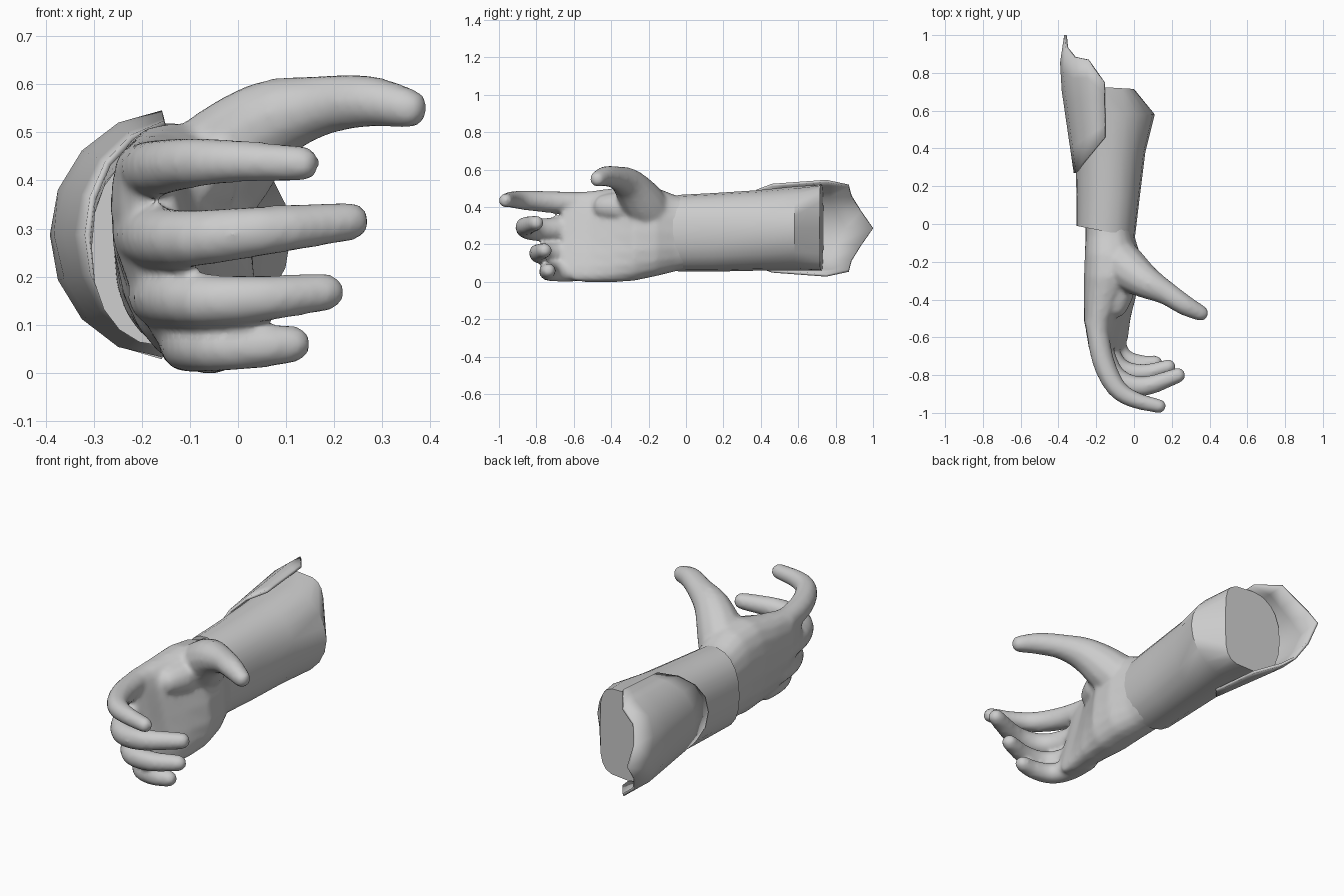
import bpy, bmesh
from math import sin, cos, pi, radians
from mathutils import Vector

if "Cube" in bpy.data.objects:
    bpy.data.objects.remove(bpy.data.objects["Cube"])


def loft(bm, rings):
    """Bridge equal rings of points and cap both ends."""
    rows = [[bm.verts.new(p) for p in r] for r in rings]
    n = len(rows[0])
    for a, b in zip(rows, rows[1:]):
        for i in range(n):
            j = (i + 1) % n
            bm.faces.new((a[i], a[j], b[j], b[i]))
    bm.faces.new(rows[0][::-1])
    bm.faces.new(rows[-1])


def smooth_path(pts, steps=3):
    """Catmull-Rom through (x, y, z, radius) points."""
    p = [Vector(q) for q in pts]
    p = [2 * p[0] - p[1]] + p + [2 * p[-1] - p[-2]]
    out = []
    for a, b, c, d in zip(p, p[1:], p[2:], p[3:]):
        for k in range(steps):
            t = k / steps
            out.append(0.5 * (2 * b + (c - a) * t + (2 * a - 5 * b + 4 * c - d) * t * t
                              + (3 * b - a - 3 * c + d) * t ** 3))
    return out + [p[-2]]


def digit(bm, pts):
    """Tapered round tube with a rounded tip."""
    path = smooth_path(pts)
    end, prev = path[-1], path[-2]
    d = (end.xyz - prev.xyz).normalized()
    r = end.w
    for f, s in ((0.5, 0.85), (0.85, 0.45)):
        path.append(Vector((*(end.xyz + d * r * f), r * s)))
    rings = []
    for i, q in enumerate(path):
        t = (path[min(i + 1, len(path) - 1)].xyz - path[max(i - 1, 0)].xyz).normalized()
        side = t.cross(Vector((0, 0, 1))).normalized()
        up = side.cross(t)
        rings.append([q.xyz + q.w * (side * cos(a) + up * sin(a))
                      for a in (2 * pi * k / 12 for k in range(12))])
    loft(bm, rings)


def section(y, x0, x1, z0, z1, bend=0.0, n=20, power=0.8, slant=0.0, box=None):
    """Rounded cross-section; bend pushes the lower part towards +x,
    box is a separate exponent for the +x half."""
    cx, cz, rx, rz = (x0 + x1) / 2, (z0 + z1) / 2, (x1 - x0) / 2, (z1 - z0) / 2
    pts = []
    for k in range(n):
        c, s = cos(2 * pi * k / n), sin(2 * pi * k / n)
        e = box if box and c > 0.01 else power
        u = abs(c) ** e * (1 if c > 0 else -1)
        v = abs(s) ** e * (1 if s > 0 else -1)
        pts.append((cx + rx * u + bend * ((1 - v) / 2) ** 2, y - slant * u, cz + rz * v))
    return pts


def finish(name, bm):
    bmesh.ops.recalc_face_normals(bm, faces=bm.faces[:])
    me = bpy.data.meshes.new(name)
    bm.to_mesh(me)
    bm.free()
    ob = bpy.data.objects.new(name, me)
    bpy.context.collection.objects.link(ob)
    return ob


def shade(ob, angle):
    bpy.ops.object.select_all(action='DESELECT')
    ob.select_set(True)
    bpy.context.view_layer.objects.active = ob
    bpy.ops.object.shade_smooth_by_angle(angle=radians(angle))


# Hand: palm, four curled fingers and thumb fused into one skin
bm = bmesh.new()
loft(bm, [section(*s) for s in (
    (0.06, -0.26, -0.01, 0.08, 0.44, 0.0),
    (-0.06, -0.26, 0.0, 0.055, 0.465, 0.01),
    (-0.16, -0.27, 0.02, 0.03, 0.505, 0.04),
    (-0.28, -0.277, 0.01, 0.005, 0.52, 0.07),
    (-0.40, -0.28, -0.05, -0.003, 0.50, 0.11),
    (-0.52, -0.28, -0.10, -0.003, 0.485, 0.13),
    (-0.60, -0.26, -0.115, 0.005, 0.48, 0.13),
    (-0.66, -0.225, -0.13, 0.045, 0.45, 0.11))])
digit(bm, [(-0.20, -0.52, 0.42, .06), (-0.165, -0.72, 0.427, .059), (-0.095, -0.865, 0.437, .053),
           (0.0, -0.93, 0.44, .045), (0.135, -0.965, 0.435, .038)])
digit(bm, [(-0.20, -0.50, 0.29, .066), (-0.165, -0.69, 0.28, .065), (-0.09, -0.82, 0.28, .06),
           (0.05, -0.86, 0.295, .053), (0.235, -0.80, 0.315, .041)])
digit(bm, [(-0.17, -0.50, 0.16, .062), (-0.145, -0.65, 0.155, .06), (-0.075, -0.765, 0.15, .056),
           (0.05, -0.79, 0.155, .049), (0.185, -0.755, 0.168, .04)])
digit(bm, [(-0.11, -0.48, 0.06, .056), (-0.10, -0.62, 0.055, .055), (-0.055, -0.71, 0.053, .052),
           (0.04, -0.74, 0.055, .047), (0.115, -0.735, 0.06, .04)])
digit(bm, [(-0.11, -0.17, 0.34, .12), (-0.04, -0.235, 0.43, .118), (0.06, -0.305, 0.52, .09),
           (0.17, -0.365, 0.555, .064), (0.27, -0.43, 0.565, .055), (0.355, -0.473, 0.55, .043)])
# web of the thumb
digit(bm, [(-0.14, -0.25, 0.40, .09), (-0.08, -0.34, 0.40, .085), (-0.10, -0.43, 0.40, .07)])
hand = finish("hand", bm)
rm = hand.modifiers.new("fuse", 'REMESH')
rm.mode = 'VOXEL'
rm.voxel_size = 0.012
rm.use_smooth_shade = True
sm = hand.modifiers.new("soften", 'SMOOTH')
sm.factor = 0.5
sm.iterations = 8

# Sleeve: flared forearm cover with a peaked ridge and squared rear edge
bm = bmesh.new()
loft(bm, [section(*s[:5], 0.0, 20, 0.88, s[5], s[6]) for s in (
    (-0.04, -0.305, 0.005, 0.055, 0.465, 0.03, 0.88),
    (0.15, -0.305, 0.03, 0.055, 0.475, 0.01, 0.9),
    (0.38, -0.31, 0.06, 0.06, 0.49, 0.0, 0.95),
    (0.58, -0.325, 0.11, 0.06, 0.51, 0.0, 1.05),
    (0.725, -0.34, 0.0, 0.06, 0.52, 0.01, 0.45))])
shade(finish("forearm_sleeve", bm), 35)

# Outer arm guard: curved plate ending in a point past the elbow
bm = bmesh.new()
profile = [(0.0, 0.27, 1.0), (0.25, 0.28, 0.935), (0.5, 0.32, 0.885),
           (0.75, 0.38, 0.87), (1.0, 0.46, 0.75)]
profile = [(-t, a, b) for t, a, b in profile[:0:-1]] + profile
cols = []
for t, y0, y1 in profile:
    col = []
    for k in range(6):
        y = y0 + (y1 - y0) * k / 5
        g = min(1.0, max(0.0, (y - 0.27) / 0.5))
        tip = max(0.0, y - 0.85) * 0.15
        ang = t * radians(84)
        col.append(bm.verts.new((-0.13 - (0.182 + 0.073 * g) * cos(ang) + tip, y,
                                 0.287 + (0.218 + 0.037 * g) * sin(ang))))
    cols.append(col)
for a, b in zip(cols, cols[1:]):
    for i in range(5):
        bm.faces.new((a[i], a[i + 1], b[i + 1], b[i]))
guard = finish("arm_guard", bm)
so = guard.modifiers.new("thickness", 'SOLIDIFY')
so.thickness = 0.014
so.offset = 0
shade(guard, 35)
